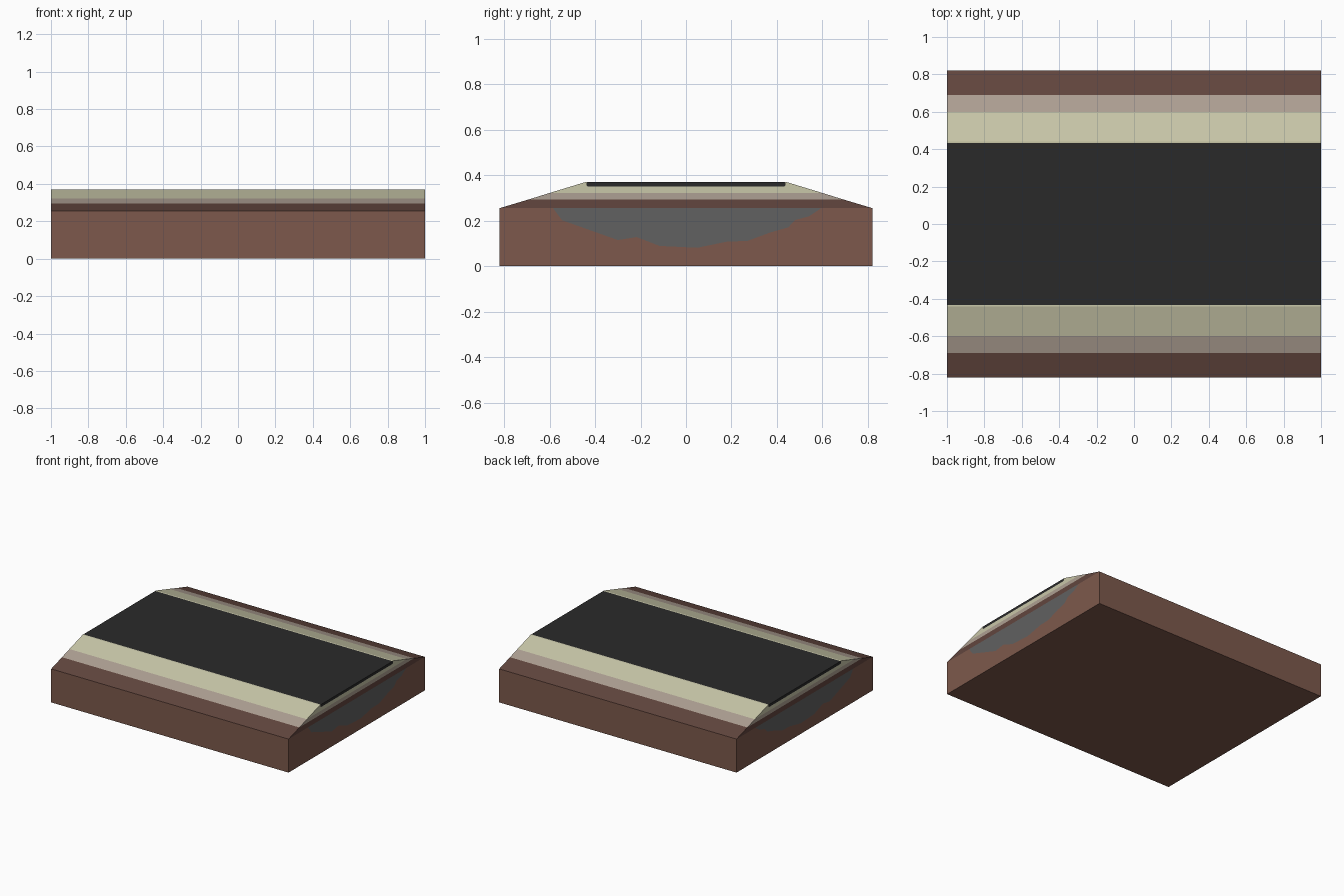
import bpy, bmesh

if "Cube" in bpy.data.objects:
    bpy.data.objects.remove(bpy.data.objects["Cube"])


def material(name, rgb):
    # 8-bit display colour to linear
    m = bpy.data.materials.new(name)
    m.diffuse_color = [((c / 255 + 0.055) / 1.055) ** 2.4 for c in rgb] + [1]
    m.use_nodes = True
    m.node_tree.nodes["Principled BSDF"].inputs["Base Color"].default_value = m.diffuse_color
    return m


def extrude_profile(name, profile, rgb, half_length=1.0):
    """Sweep a closed (y, z) cross-section along x."""
    bm = bmesh.new()
    face = bm.faces.new([bm.verts.new((-half_length, y, z)) for y, z in profile])
    ext = bmesh.ops.extrude_face_region(bm, geom=[face])
    moved = [v for v in ext["geom"] if isinstance(v, bmesh.types.BMVert)]
    bmesh.ops.translate(bm, verts=moved, vec=(2 * half_length, 0, 0))
    bmesh.ops.recalc_face_normals(bm, faces=bm.faces)
    me = bpy.data.meshes.new(name)
    bm.to_mesh(me)
    bm.free()
    me.materials.append(material(name + "_colour", rgb))
    ob = bpy.data.objects.new(name, me)
    bpy.context.collection.objects.link(ob)
    return ob


def mirrored(right_side):
    """Complete a profile from its right half, listed bottom to top."""
    return right_side + [(-y, z) for y, z in reversed(right_side)]


# heights of the layer boundaries
Z1, Z2, Z3, TOP = 0.255, 0.294, 0.322, 0.37

# uneven pocket of broken rock, from left rim to right rim
pocket = [(-0.585, Z1), (-0.545, 0.202), (-0.30, 0.115), (-0.217, 0.128),
          (-0.116, 0.089), (0.05, 0.081), (0.18, 0.108), (0.27, 0.111),
          (0.37, 0.148), (0.45, 0.171), (0.48, 0.203), (0.54, 0.219),
          (0.595, Z1)]
extrude_profile("rock_fill", pocket, (97, 97, 97))

# soil base with a trough for the rock
extrude_profile("soil_base",
                [(0.82, Z1), (0.82, 0), (-0.82, 0), (-0.82, Z1)] + pocket,
                (125, 89, 76))

# sloping embankment layers
extrude_profile("subgrade", mirrored([(0.82, Z1), (0.69, Z2)]), (98, 70, 62))
extrude_profile("subbase", mirrored([(0.69, Z2), (0.60, Z3)]), (174, 160, 147))

# road surface with chamfered edges, recessed in the gravel bed
road_edge = [(0.432, 0.35), (0.438, 0.356), (0.438, 0.364), (0.432, TOP)]
extrude_profile("gravel_bed",
                mirrored([(0.60, Z3), (0.442, TOP)] + road_edge[::-1]),
                (201, 199, 169))
extrude_profile("asphalt", mirrored(road_edge), (42, 42, 42))
